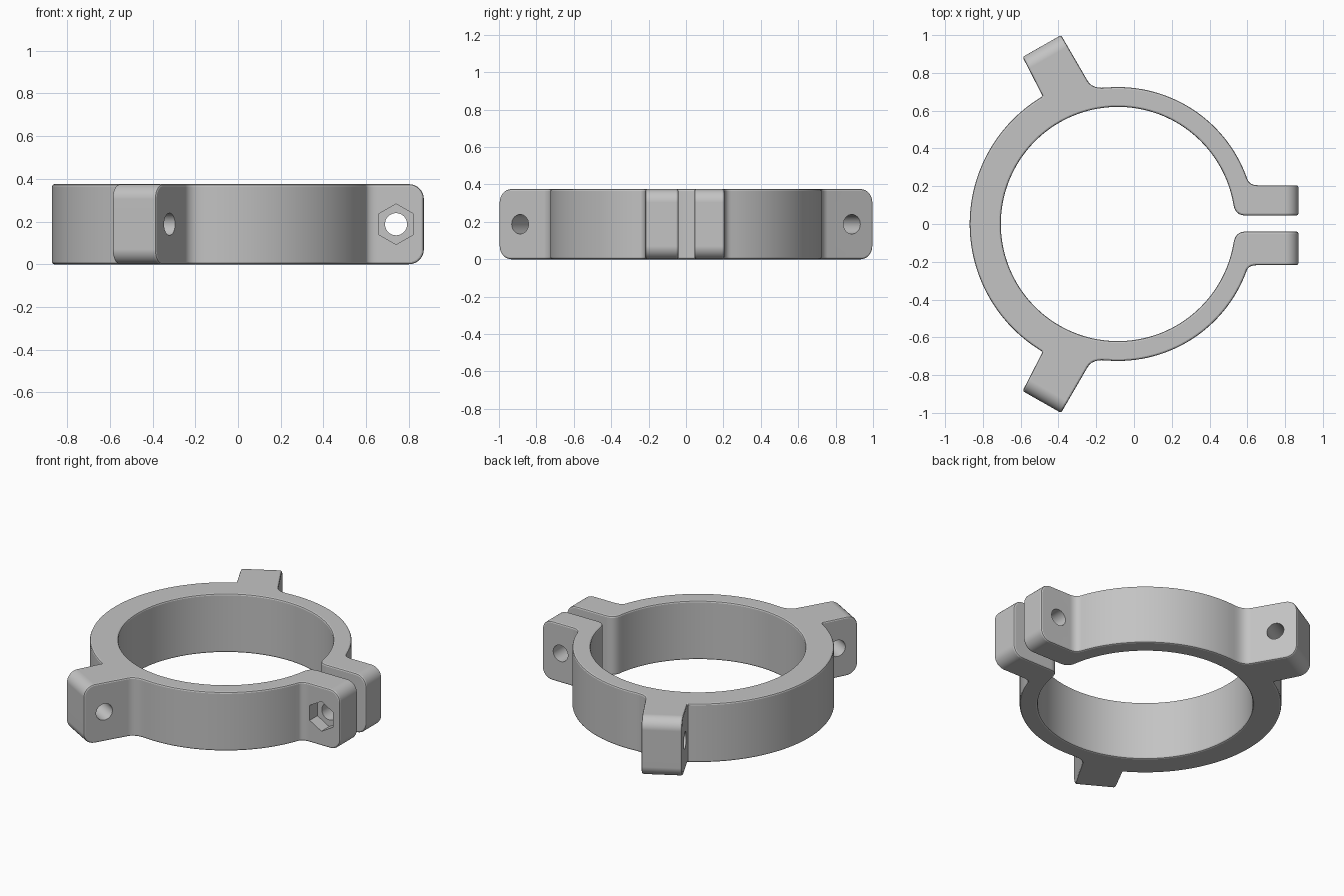
import bpy, bmesh
from math import radians, cos, sin, pi
from mathutils import Vector

if "Cube" in bpy.data.objects:
    bpy.data.objects.remove(bpy.data.objects["Cube"])

HEIGHT = 0.375
CENTRE_X = -0.085
MID = HEIGHT / 2

grey = bpy.data.materials.new("satin_grey")
grey.use_nodes = True
colour = (0.55, 0.55, 0.55, 1)
grey.diffuse_color = colour
grey.node_tree.nodes["Principled BSDF"].inputs["Base Color"].default_value = colour


def arc(r, start, end, step=2.5):
    n = max(2, round(abs(end - start) / step))
    angles = [radians(start + (end - start) * i / n) for i in range(n + 1)]
    return [Vector((CENTRE_X + r * cos(a), r * sin(a))) for a in angles]


def blend(p, corner, q, n=6):
    """Inner points of a soft corner between p and q."""
    p, c, q = Vector(p), Vector(corner), Vector(q)
    return [p * (1 - t) ** 2 + c * 2 * t * (1 - t) + q * t * t
            for t in (i / n for i in range(1, n))]


def half_outline(ear_in, ear_out):
    """Half of the clamp seen from above, from the far side round to the ear and back."""
    thick = arc(0.785, 180, 120.5)
    thin = arc(0.725, 95, 19.5)
    inner = arc(0.62, 10, 180)
    tab_foot, ear_foot, lip = (-0.245, 0.757), (0.655, ear_out), (0.59, ear_in)
    pts = thick + [Vector((-0.59, 0.884)), Vector((-0.386, 1.0)), Vector(tab_foot)]
    pts += blend(tab_foot, (-0.221, 0.715), thin[0]) + thin
    pts += blend(thin[-1], (0.61, ear_out), ear_foot) + [Vector(ear_foot)]
    pts += [Vector((0.87, ear_out)), Vector((0.87, ear_in)), Vector(lip)]
    return pts + blend(lip, (0.533, ear_in), inner[0]) + inner


# Clamp body: one outline, extruded
rear = half_outline(0.045, 0.205)
front = [Vector((p.x, -p.y)) for p in reversed(half_outline(0.04, 0.218))]
bm = bmesh.new()
base = bm.faces.new([bm.verts.new((p.x, p.y, 0)) for p in rear + front[1:-1]])
raised = bmesh.ops.extrude_face_region(bm, geom=[base])["geom"]
bmesh.ops.translate(bm, vec=(0, 0, HEIGHT),
                    verts=[v for v in raised if isinstance(v, bmesh.types.BMVert)])
bmesh.ops.recalc_face_normals(bm, faces=bm.faces)


# Large rounds on the ends of the ears and tabs
def at_end(co):
    return co.x > 0.865 or -0.5 * co.x + 0.866 * abs(co.y) > 1.05


ends = [e for e in bm.edges if all(at_end(v.co) for v in e.verts)
        and abs(e.verts[0].co.z - e.verts[1].co.z) < 0.01]
bmesh.ops.bevel(bm, geom=ends, offset=0.07, segments=8, profile=0.5,
                affect='EDGES', clamp_overlap=False)

# Small bevel on every remaining sharp edge
sharp = [e for e in bm.edges if e.calc_face_angle(0) > radians(40)]
bmesh.ops.bevel(bm, geom=sharp, offset=0.01, segments=2, profile=0.5,
                affect='EDGES', clamp_overlap=False)
mesh = bpy.data.meshes.new("clamp_ring")
bm.to_mesh(mesh)
bm.free()
mesh.materials.append(grey)
clamp = bpy.data.objects.new("clamp_ring", mesh)
bpy.context.collection.objects.link(clamp)
bpy.context.view_layer.objects.active = clamp


def drill(name, centre, direction, radius, depth, sides=32):
    """Cut a straight hole through the clamp."""
    turn = Vector(direction).to_track_quat('Z', 'Y')
    bpy.ops.mesh.primitive_cylinder_add(vertices=sides, radius=radius, depth=depth,
                                        location=centre, rotation=turn.to_euler())
    cutter = bpy.context.object
    cutter.name = name
    cutter.hide_render = True
    cutter.data.materials.append(grey)
    bpy.context.view_layer.objects.active = clamp
    cut = clamp.modifiers.new(name, 'BOOLEAN')
    cut.operation = 'DIFFERENCE'
    cut.solver = 'EXACT'
    cut.object = cutter
    bpy.ops.object.modifier_apply(modifier=name)
    bpy.data.objects.remove(cutter)


# Screw holes in the tabs, bolt hole through the ears, hexagonal nut pocket in front
for side in (1, -1):
    drill("tab_hole", (-0.421, 0.829 * side, MID), (0.866, 0.5 * side, 0), 0.052, 0.4)
drill("bolt_hole", (0.74, 0, MID), (0, 1, 0), 0.052, 0.7)
drill("nut_pocket", (0.74, -0.24, MID), (0, 1, 0), 0.095, 0.2, sides=6)

# Smooth curved walls with crisp edges
bpy.ops.object.select_all(action='DESELECT')
clamp.select_set(True)
bpy.context.view_layer.objects.active = clamp
bpy.ops.object.shade_smooth_by_angle(angle=radians(20))
weighted = clamp.modifiers.new("even_shading", 'WEIGHTED_NORMAL')
weighted.keep_sharp = True
